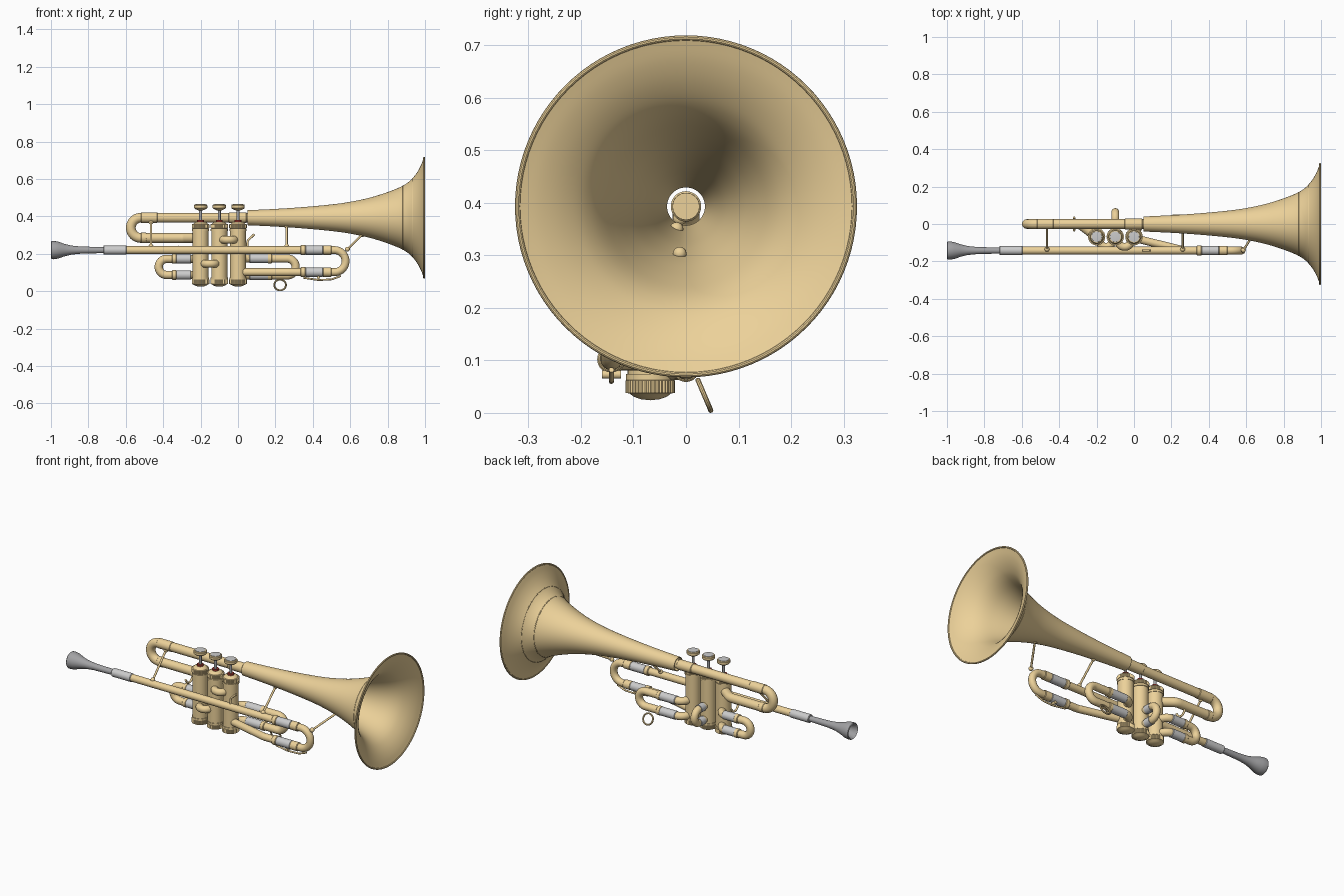
import bpy, bmesh, math
from mathutils import Vector, Matrix

if "Cube" in bpy.data.objects:
    bpy.data.objects.remove(bpy.data.objects["Cube"])


def material(name, col):
    m = bpy.data.materials.new(name)
    m.diffuse_color = (*col, 1)
    m.use_nodes = True
    m.node_tree.nodes["Principled BSDF"].inputs["Base Color"].default_value = m.diffuse_color
    return m


BRASS = material("brass", (0.84, 0.64, 0.32))
FELT = material("red_felt", (0.35, 0.04, 0.03))
STEEL = material("steel", (0.36, 0.36, 0.37))
SILVER = None


def finish(name, bm, mat):
    me = bpy.data.meshes.new(name)
    bmesh.ops.recalc_face_normals(bm, faces=bm.faces)
    bm.to_mesh(me)
    bm.free()
    ob = bpy.data.objects.new(name, me)
    bpy.context.collection.objects.link(ob)
    if mat:
        me.materials.append(mat)
    return ob


def lathe(name, profile, origin, axis='X', mat=BRASS, segs=40, rib=0.0, rib_min=0.04):
    """Revolve (distance, radius) pairs around an axis through origin; rib adds knurling."""
    bm = bmesh.new()
    rings = []
    for t, r in profile:
        ring = []
        for i in range(segs):
            a = 2 * math.pi * i / segs
            q = r - (rib if i % 2 and r > rib_min else 0)
            u, v = q * math.cos(a), q * math.sin(a)
            p = Vector((t, u, v)) if axis == 'X' else Vector((u, v, t))
            ring.append(bm.verts.new(p + Vector(origin)))
        rings.append(ring)
    for a, b in zip(rings, rings[1:]):
        for i in range(segs):
            j = (i + 1) % segs
            bm.faces.new((a[i], a[j], b[j], b[i]))
    bmesh.ops.remove_doubles(bm, verts=bm.verts, dist=1e-5)
    return finish(name, bm, mat)


def sleeve(name, x0, x1, y, z, r, mat=BRASS):
    c = 0.003
    return lathe(name, [(x0, 0), (x0, r - c), (x0 + c, r), (x1 - c, r), (x1, r - c), (x1, 0)],
                 (0, y, z), mat=mat)


def tube(name, pts, r, bend=0.03, mat=BRASS):
    """Round tube along a path whose corners are rounded with the given bend radius."""
    P = [Vector(p) for p in pts]
    path = [P[0]]
    for a, b, c in zip(P, P[1:], P[2:]):
        u, v = (a - b).normalized(), (c - b).normalized()
        half = u.angle(v) / 2
        d = min(bend / math.tan(half), (a - b).length, (c - b).length)
        rad = d * math.tan(half)
        ctr = b + (u + v).normalized() * (rad / math.sin(half))
        s, e = (b + u * d - ctr).normalized(), (b + v * d - ctr).normalized()
        for i in range(11):
            path.append(ctr + s.slerp(e, i / 10).normalized() * rad)
    path.append(P[-1])
    clean = [path[0]]
    for p in path[1:]:
        if (p - clean[-1]).length > 1e-4:
            clean.append(p)
    cu = bpy.data.curves.new(name, 'CURVE')
    cu.dimensions = '3D'
    cu.bevel_depth, cu.bevel_resolution, cu.use_fill_caps = r, 6, True
    sp = cu.splines.new('POLY')
    sp.points.add(len(clean) - 1)
    for q, p in zip(sp.points, clean):
        q.co = (*p, 1)
    ob = bpy.data.objects.new(name, cu)
    bpy.context.collection.objects.link(ob)
    if mat:
        cu.materials.append(mat)
    return ob


def torus(name, center, R, r, rot, mat=BRASS, n=48):
    pts = [(r * math.sin(2 * math.pi * k / 10), R + r * math.cos(2 * math.pi * k / 10)) for k in range(11)]
    ob = lathe(name, pts, (0, 0, 0), 'Z', mat, n)
    ob.data.transform(Matrix.Translation(center) @ rot)
    return ob


def brace(name, a, b):
    tube(name, [a, b], 0.006)
    for tag, p in (("a", a), ("b", b)):
        bm = bmesh.new()
        bmesh.ops.create_uvsphere(bm, u_segments=16, v_segments=10, radius=0.013,
                                  matrix=Matrix.Translation(p))
        finish(name + "_foot_" + tag, bm, BRASS)


def smooth_profile(pts, n=4):
    """Catmull-Rom through profile points."""
    V = [Vector(p) for p in pts]
    V = [2 * V[0] - V[1]] + V + [2 * V[-1] - V[-2]]
    out = []
    for p0, p1, p2, p3 in zip(V, V[1:], V[2:], V[3:]):
        for k in range(n):
            t = k / n
            out.append(0.5 * (2 * p1 + (p2 - p0) * t + (2 * p0 - 5 * p1 + 4 * p2 - p3) * t * t
                              + (3 * p1 - p0 - 3 * p2 + p3) * t ** 3))
    return out + [V[-2]]


AX = 0.393            # bell axis height
TURN_X = Matrix.Rotation(math.pi / 2, 4, 'Y')

# Bell flare, open at both ends, with rolled rim and seam rings
bell = lathe("bell", smooth_profile([
    (0.05, 0.038), (0.2, 0.045), (0.35, 0.055), (0.5, 0.069), (0.6, 0.083), (0.7, 0.104),
    (0.78, 0.128), (0.84, 0.15), (0.88, 0.168), (0.91, 0.187), (0.935, 0.21), (0.96, 0.243),
    (0.98, 0.28), (0.995, 0.32)]), (0, 0, AX), segs=96)
sol = bell.modifiers.new("wall", 'SOLIDIFY')
sol.thickness, sol.offset = 0.004, 0
torus("bell_rim", (0.995, 0, AX), 0.3205, 0.005, TURN_X, n=96)
for i, (x, r) in enumerate(((0.88, 0.169), (0.935, 0.211))):
    torus(f"bell_seam_{i}", (x, 0, AX), r, 0.0025, TURN_X, n=96)

# Bell tube with its back bow, returning into the first valve
tube("bell_tube", [(0.06, 0, AX), (-0.573, 0, AX), (-0.573, 0, 0.285), (-0.29, 0, 0.285),
                   (-0.2, -0.068, 0.285)], 0.026, 0.054)
sleeve("bell_tube_ferrule", -0.05, 0.045, 0, AX, 0.029)
for i, z in enumerate((AX, 0.285)):
    sleeve(f"bow_ferrule_{i}", -0.52, -0.49 + 0.06 * (1 - i), 0, z, 0.028)

# Mouthpiece and receiver
PY, PZ = -0.142, 0.22
lathe("mouthpiece", [(-0.93, 0), (-0.94, 0.012), (-0.965, 0.03), (-0.994, 0.039), (-1.0, 0.044),
                     (-0.996, 0.048), (-0.985, 0.049), (-0.96, 0.045), (-0.93, 0.034),
                     (-0.89, 0.024), (-0.84, 0.019), (-0.72, 0.016), (-0.7, 0)],
      (0, PY, PZ), mat=STEEL)
sleeve("mouthpiece_receiver", -0.72, -0.595, PY, PZ, 0.024, SILVER)

# Lead pipe, tuning slide bow and slanted return to the third valve
tube("leadpipe", [(-0.6, PY, PZ), (0.575, PY, PZ), (0.575, PY, 0.102), (0.27, PY, 0.102),
                  (0.0, -0.075, 0.102)], 0.021, 0.059)
for i, z in enumerate((PZ, 0.102)):
    sleeve(f"tuning_slide_sleeve_{i}", 0.36, 0.455, PY, z, 0.025, SILVER)
    sleeve(f"tuning_slide_collar_{i}", 0.335, 0.362, PY, z, 0.027)
    sleeve(f"tuning_slide_bow_collar_{i}", 0.453, 0.5, PY, z, 0.025)

# Valves
VY = -0.068
for i, x in enumerate((-0.2, -0.1, 0.0)):
    n = i + 1
    o = (x, VY, 0)
    lathe(f"valve_{n}_casing", [(0.06, 0), (0.06, 0.043), (0.345, 0.043), (0.345, 0)], o, 'Z')
    lathe(f"valve_{n}_bottom_cap", [(0.024, 0), (0.026, 0.018), (0.031, 0.032), (0.037, 0.0395),
          (0.038, 0.047), (0.062, 0.047), (0.063, 0.0395)], o, 'Z', segs=80, rib=0.002)
    lathe(f"valve_{n}_lower_band", [(0.063, 0.04), (0.063, 0.046), (0.074, 0.046), (0.074, 0.04)], o, 'Z')
    lathe(f"valve_{n}_upper_band", [(0.322, 0.04), (0.322, 0.046), (0.333, 0.046), (0.333, 0.04)], o, 'Z')
    lathe(f"valve_{n}_top_cap", [(0.336, 0.0395), (0.337, 0.047), (0.358, 0.047), (0.359, 0.0395),
          (0.366, 0.034), (0.371, 0.024), (0.372, 0)], o, 'Z', segs=80, rib=0.002)
    lathe(f"valve_{n}_felt", [(0.37, 0), (0.37, 0.018), (0.381, 0.018), (0.381, 0)], o, 'Z', FELT)
    lathe(f"valve_{n}_stem", [(0.378, 0), (0.378, 0.008), (0.44, 0.008), (0.44, 0)], o, 'Z', STEEL)
    lathe(f"valve_{n}_button", [(0.432, 0), (0.433, 0.014), (0.44, 0.03), (0.446, 0.036),
          (0.459, 0.036), (0.463, 0.033), (0.463, 0)], o, 'Z')
    lathe(f"valve_{n}_button_inlay", [(0.46, 0.029), (0.465, 0.028), (0.467, 0)], o, 'Z', SILVER)

# Short knuckles joining neighbouring valves
for i, (x, z) in enumerate(((-0.05, 0.275), (-0.15, 0.147))):
    tube(f"valve_knuckle_{i}", [(x - 0.032, VY, z), (x - 0.032, -0.122, z),
                                (x + 0.032, -0.122, z), (x + 0.032, VY, z)], 0.021, 0.03)

# First valve slide (left) and third valve slide (right)
for name, vx, bx, zt, zb, s0, s1 in (("first_slide", -0.2, -0.424, 0.173, 0.087, -0.34, -0.25),
                                     ("third_slide", 0.0, 0.308, 0.175, 0.085, 0.06, 0.17)):
    s = math.copysign(1, bx)
    tube(name, [(vx, VY, zt), (vx + s * 0.03, 0, zt), (bx, 0, zt), (bx, 0, zb),
                (vx + s * 0.03, 0, zb), (vx, VY, zb)], 0.022, (zt - zb) / 2)
    for k, z in enumerate((zt, zb)):
        sleeve(f"{name}_sleeve_{k}", s0, s1, 0, z, 0.0245, SILVER)
        out = s0 if s < 0 else s1
        sleeve(f"{name}_collar_{k}", out - 0.012, out + 0.012, 0, z, 0.026)

# Second valve slide, pointing to the back
tube("second_slide", [(-0.1, VY, 0.175), (-0.1, 0.064, 0.175), (-0.1, 0.064, 0.095),
                      (-0.1, VY, 0.095)], 0.021, 0.04)
for k, z in enumerate((0.175, 0.095)):
    tube(f"second_slide_sleeve_{k}", [(-0.1, -0.015, z), (-0.1, 0.025, z)], 0.024, mat=SILVER)

# Braces between lead pipe, bell tube and tuning bow
brace("rear_brace", (-0.465, -0.135, 0.24), (-0.465, -0.012, 0.37))
brace("front_brace", (0.26, -0.135, 0.24), (0.26, -0.018, 0.35))
brace("bell_brace", (0.585, -0.14, 0.225), (0.665, -0.012, 0.303))

# Finger ring, hooks and water key
torus("third_slide_ring", (0.225, 0.035, 0.0335), 0.031, 0.005, Matrix.Rotation(math.radians(113), 4, 'X'))
tube("finger_hook", [(0.05, PY, 0.235), (0.05, PY, 0.27), (0.088, PY, 0.305)], 0.006, 0.03)
tube("thumb_hook", [(-0.32, -0.035, 0.24), (-0.32, 0.0, 0.19), (-0.32, 0.035, 0.24)], 0.006, 0.03)
tube("water_key", [(0.35, PY, 0.072), (0.43, PY, 0.06), (0.5, PY, 0.063), (0.55, PY, 0.082)], 0.005, 0.05)
tube("water_key_pivot", [(0.43, PY - 0.018, 0.073), (0.43, PY + 0.018, 0.073)], 0.008)

# Convert tubes to mesh and smooth everything
bpy.ops.object.select_all(action='SELECT')
bpy.context.view_layer.objects.active = bell
bpy.ops.object.convert(target='MESH')
bpy.ops.object.select_all(action='SELECT')
bpy.ops.object.shade_smooth_by_angle(angle=math.radians(35))
